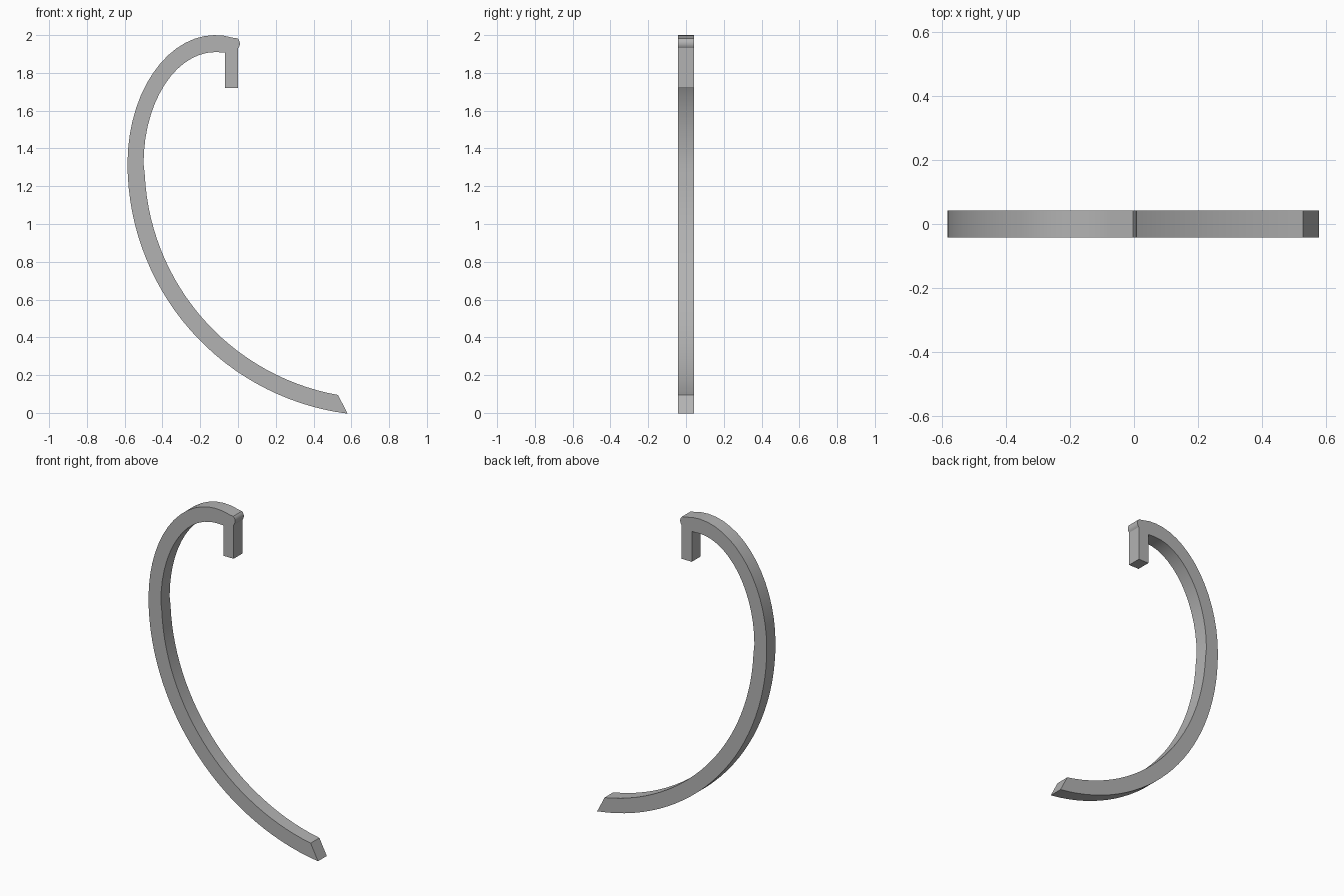
import bpy, bmesh
from math import sin, cos, pi, radians

cube = bpy.data.objects.get("Cube")
if cube:
    bpy.data.objects.remove(cube, do_unlink=True)

grey = bpy.data.materials.new("plain grey")
grey.use_nodes = True
colour = (0.45, 0.45, 0.45, 1)
grey.diffuse_color = colour
grey.node_tree.nodes["Principled BSDF"].inputs["Base Color"].default_value = colour

HALF_DEPTH = 0.043


def arc(cx, cz, rx, rz, start, end, steps):
    """Points on an elliptical arc, angles in degrees."""
    angles = [radians(start + (end - start) * i / steps) for i in range(steps + 1)]
    return [(cx + rx * cos(a), cz + rz * sin(a)) for a in angles]


def extrude_outline(name, points):
    """Flat outline in XZ, given thickness along Y."""
    bm = bmesh.new()
    front = [bm.verts.new((x, -HALF_DEPTH, z)) for x, z in points]
    back = [bm.verts.new((x, HALF_DEPTH, z)) for x, z in points]
    bm.faces.new(front)
    bm.faces.new(back[::-1])
    n = len(points)
    for i in range(n):
        j = (i + 1) % n
        bm.faces.new((front[i], front[j], back[j], back[i]))
    bmesh.ops.recalc_face_normals(bm, faces=bm.faces[:])
    mesh = bpy.data.meshes.new(name)
    bm.to_mesh(mesh)
    bm.free()
    mesh.materials.append(grey)
    obj = bpy.data.objects.new(name, mesh)
    bpy.context.collection.objects.link(obj)
    bpy.ops.object.select_all(action="DESELECT")
    obj.select_set(True)
    bpy.context.view_layer.objects.active = obj
    bpy.ops.object.shade_smooth_by_angle(angle=radians(20))
    return obj


# Outer edge: long lower sweep, then the tighter upper bend
outer = arc(0.75, 1.32, 1.335, 1.335, 262.7, 180, 30)
outer += arc(-0.12, 1.32, 0.465, 0.68, 180, 78, 16)[1:]

# Rounded bead at the tip and the short hanging tab
bead = arc(-0.016, 1.955, 0.026, 0.032, 60, -50, 6)
tab = [(0, 1.72), (-0.07, 1.72), (-0.07, 1.908)]

# Inner edge, running back down to the slanted foot
inner = arc(-0.12, 1.32, 0.38, 0.59, 90, 180, 14)
inner += arc(0.75, 1.32, 1.245, 1.245, 180, 259.8, 30)[1:]

extrude_outline("curved_hook", outer + bead + tab + inner)
